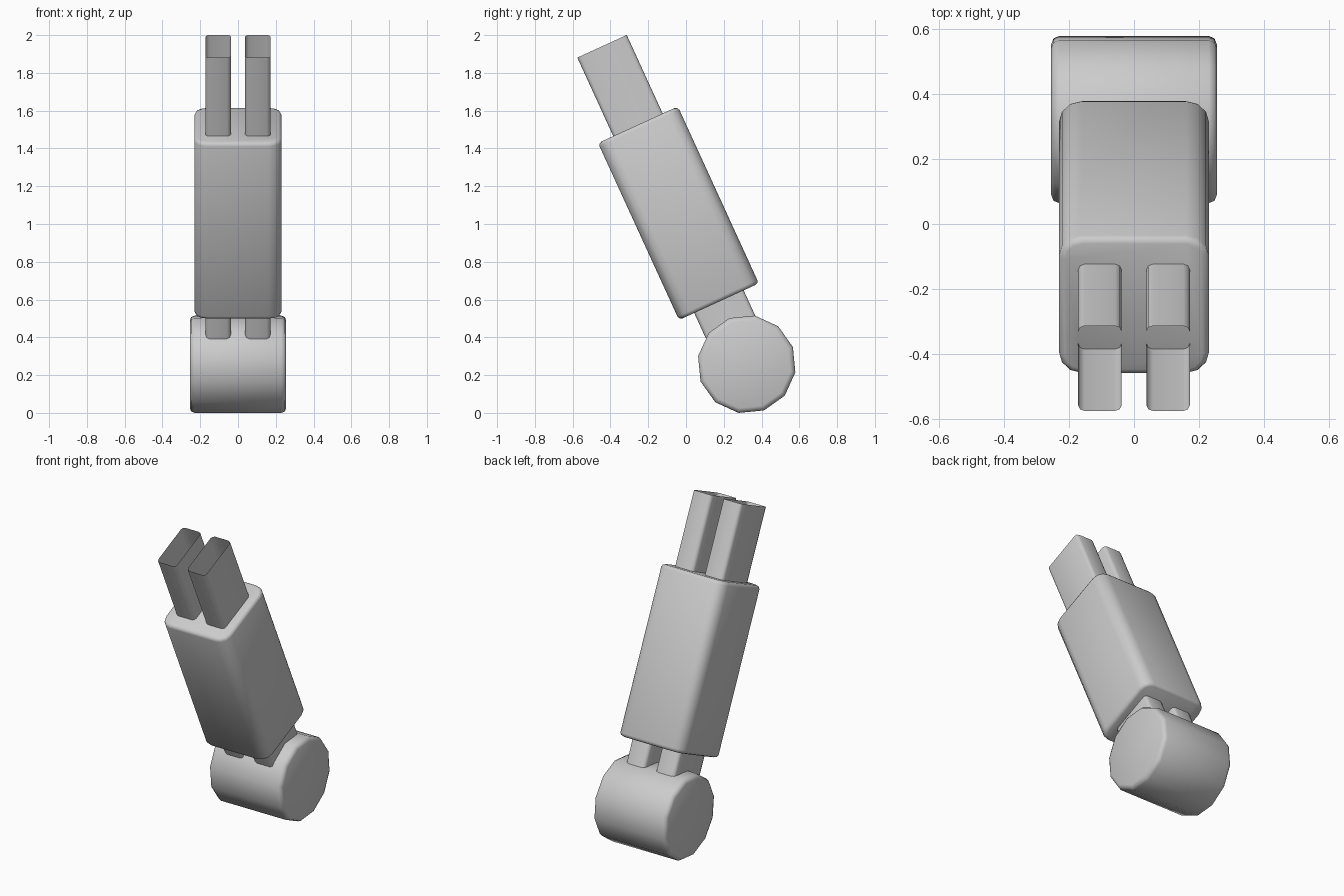
import bpy, bmesh, math
from mathutils import Matrix

if "Cube" in bpy.data.objects:
    bpy.data.objects.remove(bpy.data.objects["Cube"])

TILT = math.radians(24.6)
ARM_Y, ARM_Z = -0.04, 1.057      # centre of the tilted housing

grey = bpy.data.materials.new("plain grey")
grey.diffuse_color = (0.6, 0.6, 0.6, 1)
grey.use_nodes = True
grey.node_tree.nodes["Principled BSDF"].inputs["Base Color"].default_value = grey.diffuse_color


def finish(name, bm, matrix, angle=50):
    bmesh.ops.recalc_face_normals(bm, faces=bm.faces[:])
    me = bpy.data.meshes.new(name)
    bm.to_mesh(me)
    bm.free()
    me.transform(matrix)
    me.materials.append(grey)
    ob = bpy.data.objects.new(name, me)
    bpy.context.collection.objects.link(ob)
    bpy.ops.object.select_all(action='DESELECT')
    ob.select_set(True)
    bpy.context.view_layer.objects.active = ob
    bpy.ops.object.shade_smooth_by_angle(angle=math.radians(angle))
    return ob


def rounded_rect(w, d, r, steps, cx=0):
    pts = []
    for k, (sx, sy) in enumerate([(1, 1), (-1, 1), (-1, -1), (1, -1)]):
        for i in range(steps + 1):
            a = math.pi / 2 * (k + i / steps)
            pts.append((cx + sx * (w / 2 - r) + r * math.cos(a),
                        sy * (d / 2 - r) + r * math.sin(a)))
    return pts


def prism(profile, z0, z1, capped, end_bevel=0):
    bm = bmesh.new()
    lo = [bm.verts.new((x, y, z0)) for x, y in profile]
    hi = [bm.verts.new((x, y, z1)) for x, y in profile]
    n = len(profile)
    for i in range(n):
        j = (i + 1) % n
        bm.faces.new((lo[i], lo[j], hi[j], hi[i]))
    if capped:
        caps = [bm.faces.new(lo[::-1]), bm.faces.new(hi)]
        if end_bevel:
            edges = [e for f in caps for e in f.edges]
            bmesh.ops.bevel(bm, geom=edges, offset=end_bevel, segments=2,
                            profile=0.5, affect='EDGES')
    return bm


arm = Matrix.Translation((0, ARM_Y, ARM_Z)) @ Matrix.Rotation(TILT, 4, 'X')

# Rounded housing around the rods
finish("housing", prism(rounded_rect(0.462, 0.465, 0.07, 3), -0.515, 0.515, True, 0.02), arm)

# Two open-ended square tubes running through the housing to the roller
for side, label in ((-1, "left"), (1, "right")):
    prof = rounded_rect(0.134, 0.288, 0.02, 2, side * 0.105)
    finish(label + "_rod", prism(prof, -0.88, 0.972, False), arm)

# Twelve-sided roller lying along x
R = 0.261
ring = [(R * math.cos(math.radians(20.5 + 30 * k)), R * math.sin(math.radians(20.5 + 30 * k)))
        for k in range(12)]
# local x, y, z -> world y, z, x
to_x = Matrix(((0, 0, 1, 0), (1, 0, 0, 0.3215), (0, 1, 0, 0.2575), (0, 0, 0, 1)))
finish("roller", prism(ring, -0.255, 0.255, True, 0.025), to_x)
